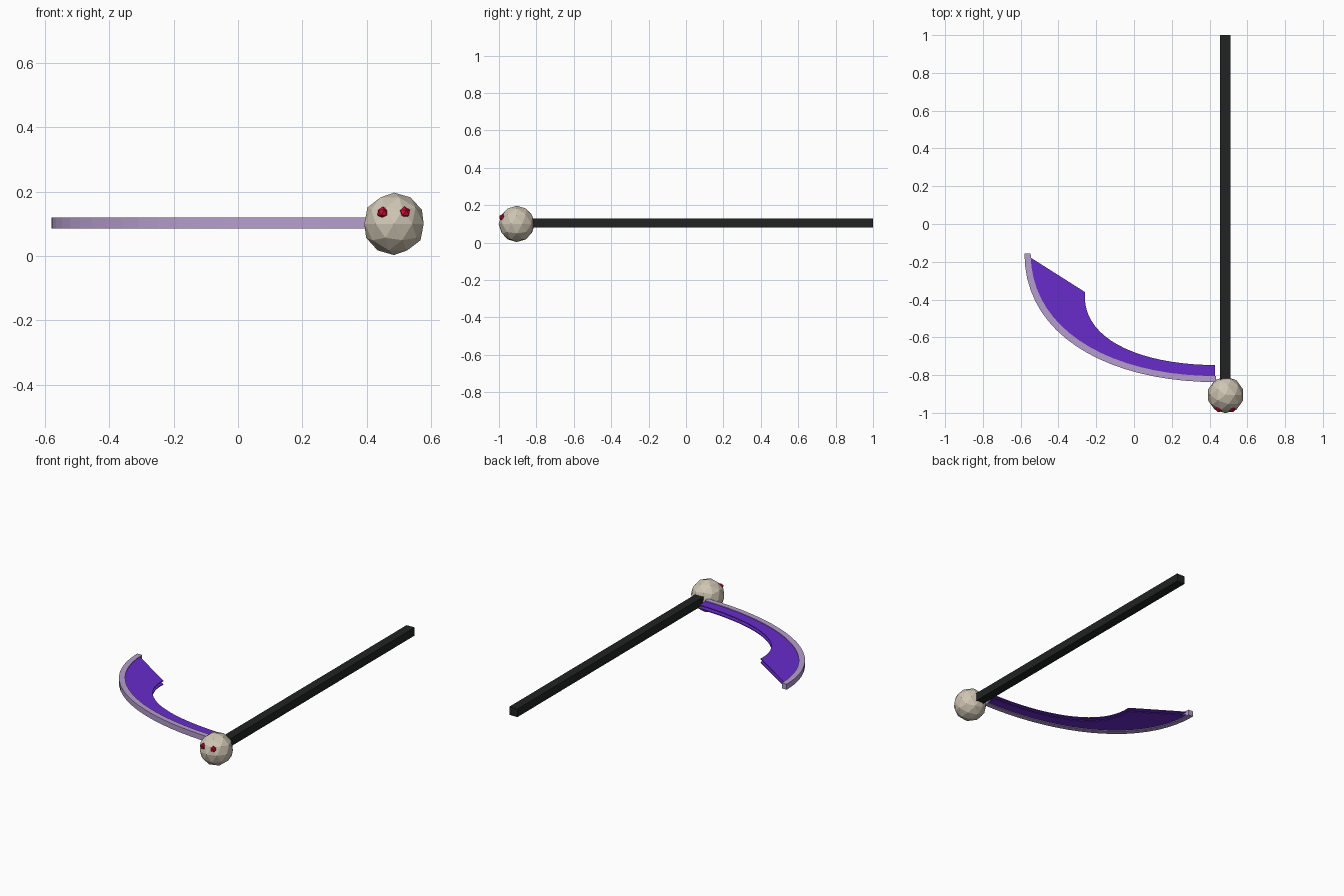
import bpy, bmesh
from mathutils import Vector
from mathutils.geometry import interpolate_bezier

cube = bpy.data.objects.get("Cube")
if cube:
    bpy.data.objects.remove(cube, do_unlink=True)


def material(name, r, g, b):
    m = bpy.data.materials.new(name)
    m.use_nodes = True
    m.diffuse_color = (r, g, b, 1)
    m.node_tree.nodes["Principled BSDF"].inputs["Base Color"].default_value = (r, g, b, 1)
    return m


black = material("black", 0.015, 0.016, 0.016)
bone = material("bone", 0.62, 0.56, 0.45)
red = material("red", 0.62, 0.004, 0.03)
violet = material("violet", 0.14, 0.025, 0.6)
lavender = material("lavender", 0.46, 0.34, 0.61)


def add(name, bm, mat):
    bmesh.ops.recalc_face_normals(bm, faces=bm.faces)
    mesh = bpy.data.meshes.new(name)
    bm.to_mesh(mesh)
    bm.free()
    mesh.materials.append(mat)
    obj = bpy.data.objects.new(name, mesh)
    bpy.context.collection.objects.link(obj)
    return obj


def ball(name, centre, radius, detail, mat):
    bm = bmesh.new()
    bmesh.ops.create_icosphere(bm, subdivisions=detail, radius=radius)
    bmesh.ops.translate(bm, verts=bm.verts, vec=centre)
    return add(name, bm, mat)


def bezier(*points, steps=20):
    return interpolate_bezier(*[Vector((x, y, 0)) for x, y in points], steps)


def ribbon(name, side_a, side_b, bottom, top, mat):
    """Closed slab between two matching curves."""
    bm = bmesh.new()
    rows = []
    for a, b in zip(side_a, side_b):
        rows.append([bm.verts.new((p.x, p.y, z))
                     for p, z in ((a, bottom), (b, bottom), (b, top), (a, top))])
    for r, s in zip(rows, rows[1:]):
        for i in range(4):
            j = (i + 1) % 4
            bm.faces.new((r[i], r[j], s[j], s[i]))
    bm.faces.new(rows[0])
    bm.faces.new(rows[-1])
    return add(name, bm, mat)


# Square shaft
bm = bmesh.new()
bmesh.ops.create_cube(bm, size=1)
bmesh.ops.scale(bm, verts=bm.verts, vec=(0.055, 1.85, 0.05))
bmesh.ops.translate(bm, verts=bm.verts, vec=(0.483, 0.075, 0.105))
add("shaft", bm, black)

# Round head with two eyes
ball("head", (0.485, -0.905, 0.1), 0.097, 2, bone)
for name, x in (("right_eye", 0.45), ("left_eye", 0.518)):
    ball(name, (x, -0.98, 0.135), 0.019, 1, red)

# Curved blade: pale rim outside, two thin violet plates inside
outer = bezier((-0.58, -0.157), (-0.58, -0.6), (-0.12, -0.837), (0.435, -0.837))
middle = bezier((-0.547, -0.157), (-0.547, -0.57), (-0.11, -0.805), (0.435, -0.805))
blade_outer = bezier((-0.547, -0.178), (-0.547, -0.572), (-0.11, -0.807), (0.43, -0.807))
inner = bezier((-0.26, -0.36), (-0.28, -0.62), (0.05, -0.745), (0.43, -0.747))
ribbon("blade_rim", outer, middle, 0.085, 0.119, lavender)
ribbon("blade_upper_plate", blade_outer, inner, 0.11, 0.115, violet)
ribbon("blade_lower_plate", blade_outer, inner, 0.089, 0.094, violet)
